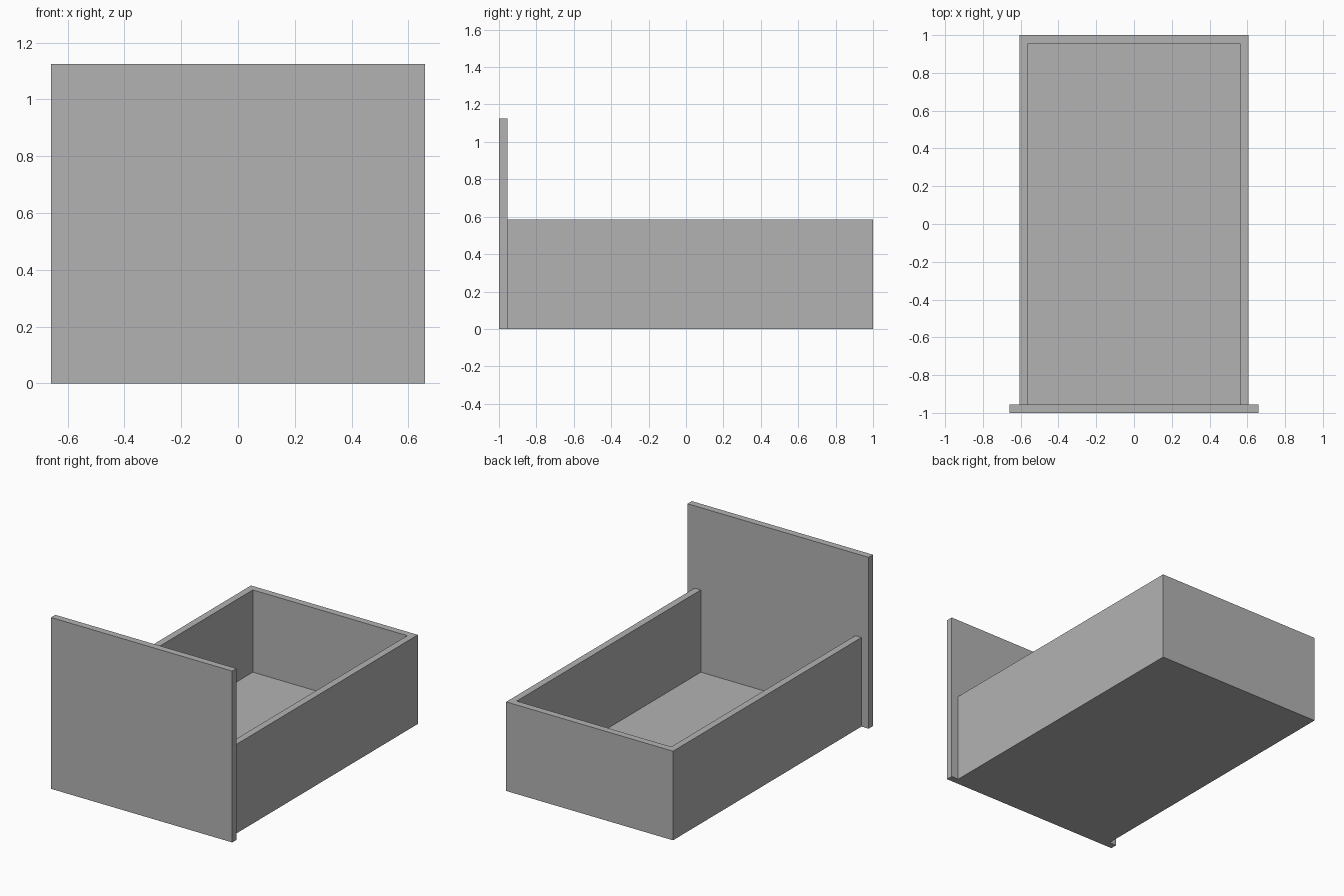
import bpy
import bmesh

cube = bpy.data.objects.get("Cube")
if cube:
    bpy.data.objects.remove(cube, do_unlink=True)

# One plain grey for the whole drawer
GREY = (0.45, 0.45, 0.45, 1.0)
grey = bpy.data.materials.new("plain grey")
grey.use_nodes = True
grey.diffuse_color = GREY
grey.node_tree.nodes["Principled BSDF"].inputs["Base Color"].default_value = GREY

BOARD = 0.045       # board thickness
HALF_PANEL = 0.658  # half width of the front panel
PANEL_TOP = 1.125
HALF_BOX = 0.606    # half width of the drawer box
BOX_TOP = 0.585
INNER = HALF_BOX - BOARD
PANEL_BACK = -1 + BOARD
BACK_INNER = 1 - BOARD


def extruded(name, outline, height):
    """Raise a flat outline from the ground into a solid board."""
    bm = bmesh.new()
    base = bm.faces.new([bm.verts.new((x, y, 0)) for x, y in outline])
    raised = bmesh.ops.extrude_face_region(bm, geom=[base], use_keep_orig=True)
    top = [v for v in raised["geom"] if isinstance(v, bmesh.types.BMVert)]
    bmesh.ops.translate(bm, verts=top, vec=(0, 0, height))
    bmesh.ops.recalc_face_normals(bm, faces=bm.faces)
    mesh = bpy.data.meshes.new(name)
    bm.to_mesh(mesh)
    bm.free()
    mesh.materials.append(grey)
    obj = bpy.data.objects.new(name, mesh)
    bpy.context.collection.objects.link(obj)
    return obj


def rectangle(half_width, front, back):
    return [(-half_width, front), (half_width, front),
            (half_width, back), (-half_width, back)]


# Tall front panel, wider than the box
extruded("front_panel", rectangle(HALF_PANEL, -1, PANEL_BACK), PANEL_TOP)

# Side and back walls as one U-shaped board, open toward the panel
right_half = [(INNER, BACK_INNER), (INNER, PANEL_BACK),
              (HALF_BOX, PANEL_BACK), (HALF_BOX, 1)]
left_half = [(-x, y) for x, y in reversed(right_half)]
extruded("box_walls", right_half + left_half, BOX_TOP)

# Floor board set between the walls
extruded("floor_board", rectangle(INNER, PANEL_BACK, BACK_INNER), BOARD)
